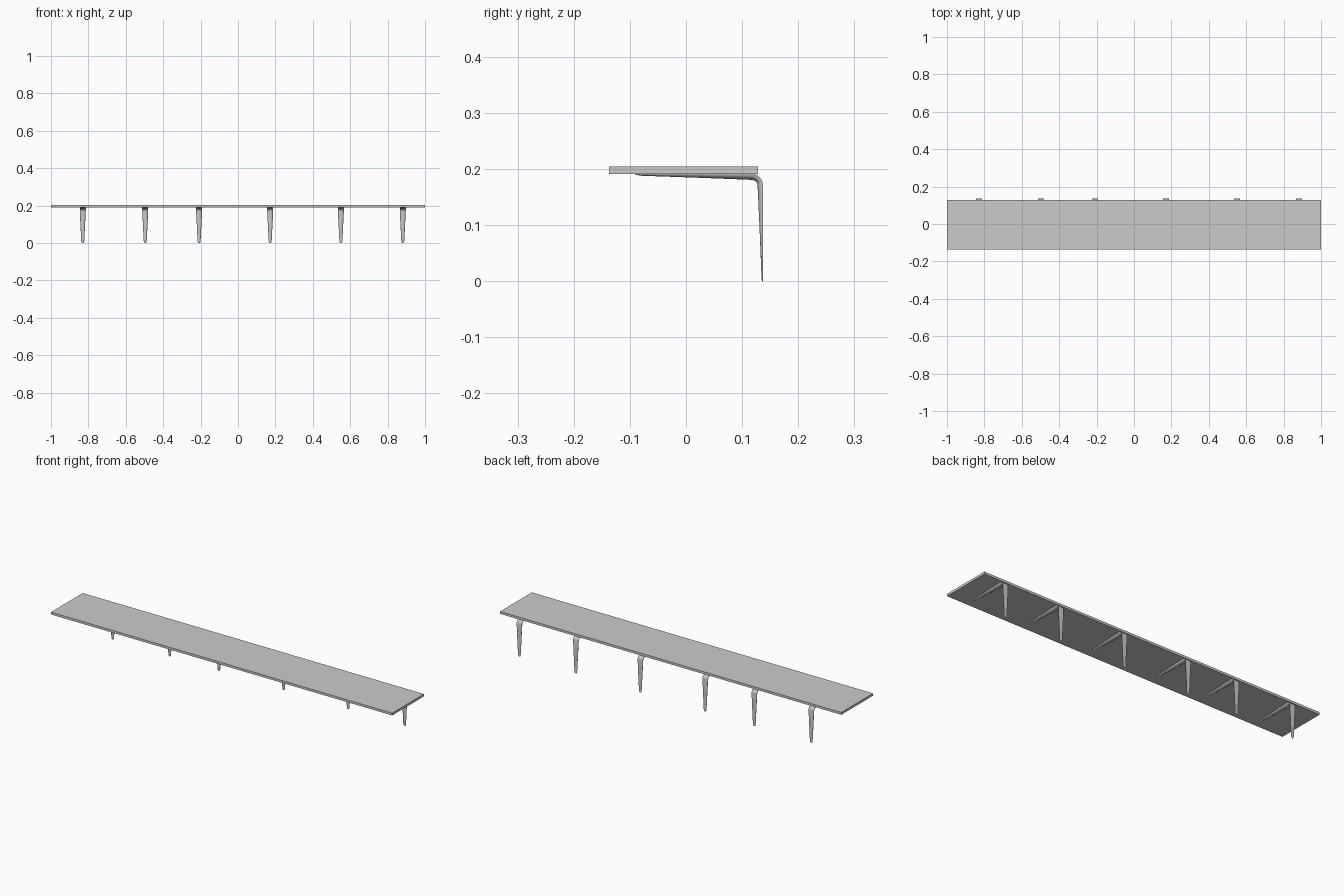
import bpy, bmesh, math

if "Cube" in bpy.data.objects:
    bpy.data.objects.remove(bpy.data.objects["Cube"])

# Shelf board
bpy.ops.mesh.primitive_cube_add(size=1, location=(0, -0.0045, 0.1973))
board = bpy.context.object
board.name = "shelf_board"
board.scale = (2.0, 0.265, 0.0125)
bpy.ops.object.transform_apply(location=False, rotation=False, scale=True)

# Bracket stations: flat outer point (y, z), rounded inner point (y, z), half width
stations = [((-0.091, 0.191), (-0.091, 0.1900), 0.002),
            ((-0.088, 0.191), (-0.088, 0.1890), 0.005),
            ((-0.080, 0.191), (-0.080, 0.1875), 0.0072),
            ((0.020, 0.191), (0.020, 0.1840), 0.0115),
            ((0.110, 0.191), (0.110, 0.1805), 0.0155)]
# Bend between arm and leg
for i in range(7):
    a = math.radians(90 - 15 * i)
    c, s = math.cos(a), math.sin(a)
    stations.append(((0.117 + 0.020 * c, 0.171 + 0.020 * s),
                     (0.117 + 0.0105 * c, 0.171 + 0.009 * s), 0.016))
# Wall leg, tapering to a rounded tip
stations += [((0.137, 0.100), (0.1308, 0.100), 0.0125),
             ((0.137, 0.010), (0.1345, 0.010), 0.0080),
             ((0.137, 0.003), (0.1350, 0.003), 0.0060),
             ((0.137, 0.000), (0.1355, 0.000), 0.0025)]


def bracket_mesh(n=10):
    bm = bmesh.new()
    rings = []
    for (oy, oz), (iy, iz), w in stations:
        ring = []
        for k in range(n + 1):
            t = math.pi * k / n
            d = math.sin(t)
            ring.append(bm.verts.new((w * math.cos(t), oy + (iy - oy) * d,
                                      oz + (iz - oz) * d)))
        rings.append(ring)
    for r, q in zip(rings, rings[1:]):
        for k in range(n + 1):
            j = (k + 1) % (n + 1)
            bm.faces.new((r[k], r[j], q[j], q[k]))
    bm.faces.new(rings[0])
    bm.faces.new(rings[-1])
    bmesh.ops.recalc_face_normals(bm, faces=bm.faces)
    me = bpy.data.meshes.new("bracket")
    bm.to_mesh(me)
    bm.free()
    return me


# Six brackets under the board
mesh = bracket_mesh()
for i, x in enumerate((-0.83, -0.496, -0.208, 0.172, 0.55, 0.881)):
    ob = bpy.data.objects.new(f"bracket_{i + 1}", mesh)
    ob.location.x = x
    bpy.context.collection.objects.link(ob)
    bpy.ops.object.select_all(action='DESELECT')
    ob.select_set(True)
    bpy.context.view_layer.objects.active = ob
    if i == 0:
        bpy.ops.object.shade_smooth_by_angle(angle=math.radians(40))
